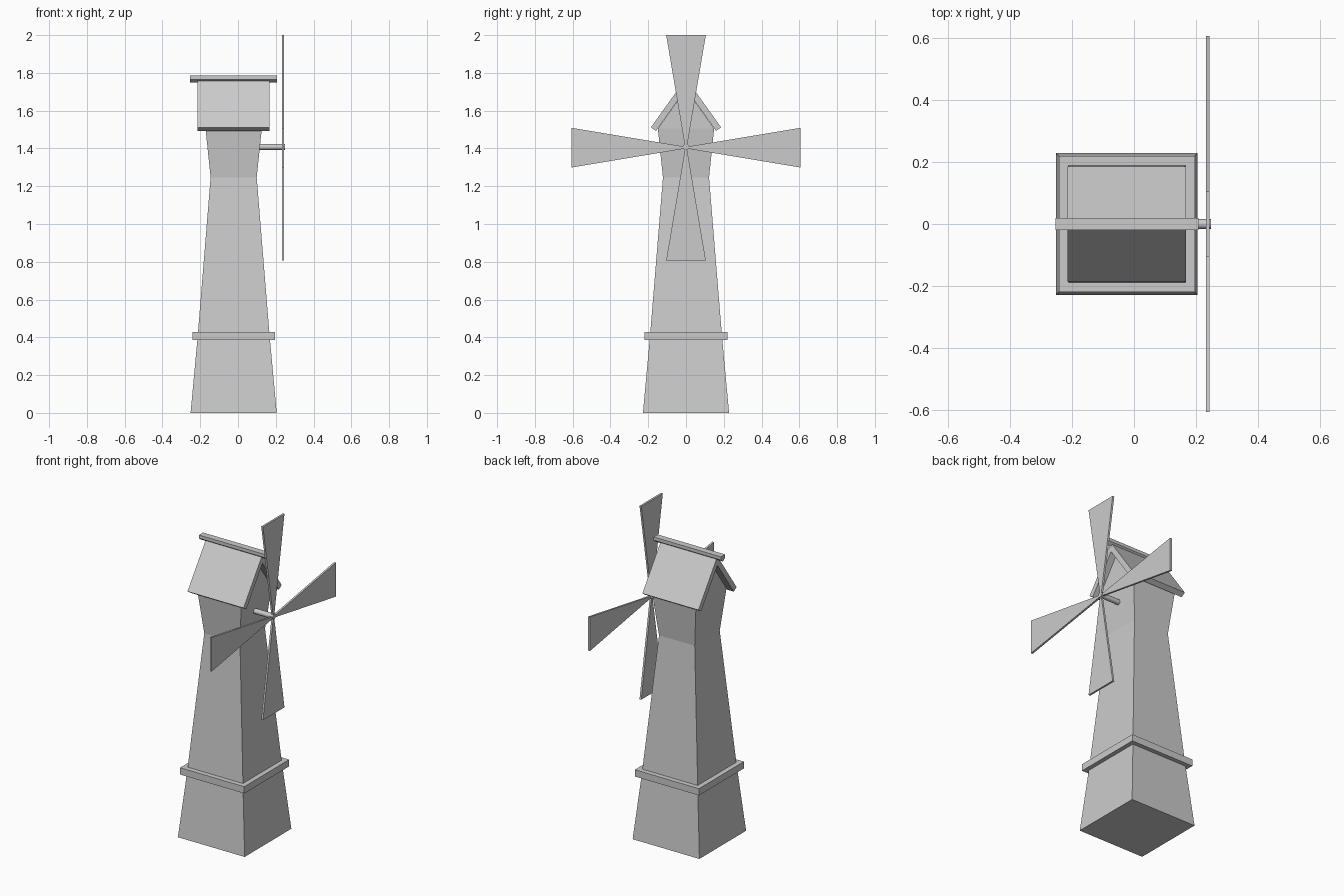
import bpy
import bmesh
from math import pi
from mathutils import Matrix, Vector

cube = bpy.data.objects.get("Cube")
if cube:
    bpy.data.objects.remove(cube, do_unlink=True)

CX = -0.023      # tower axis
HUB_Z = 1.404    # height of the sail axle

grey = bpy.data.materials.new("plain grey")
grey.use_nodes = True
grey.diffuse_color = (0.6, 0.6, 0.6, 1)
grey.node_tree.nodes["Principled BSDF"].inputs["Base Color"].default_value = (0.6, 0.6, 0.6, 1)


def finish(name, bm):
    bmesh.ops.recalc_face_normals(bm, faces=bm.faces)
    mesh = bpy.data.meshes.new(name)
    bm.to_mesh(mesh)
    bm.free()
    mesh.materials.append(grey)
    obj = bpy.data.objects.new(name, mesh)
    bpy.context.collection.objects.link(obj)
    return obj


def prism(name, profile, x0, x1):
    """Extrude a (y, z) profile along x."""
    bm = bmesh.new()
    face = bm.faces.new([bm.verts.new((x0, y, z)) for y, z in profile])
    ext = bmesh.ops.extrude_face_region(bm, geom=[face])["geom"]
    verts = [v for v in ext if isinstance(v, bmesh.types.BMVert)]
    bmesh.ops.translate(bm, verts=verts, vec=(x1 - x0, 0, 0))
    return finish(name, bm)


def square_loft(name, rings, ridge=None):
    """Stack square rings (half width, z), closed flat or with a gable ridge."""
    bm = bmesh.new()
    loops = [[bm.verts.new((CX + sx * h, sy * h, z))
              for sx, sy in ((-1, -1), (1, -1), (1, 1), (-1, 1))] for h, z in rings]
    bm.faces.new(loops[0])
    for a, b in zip(loops, loops[1:]):
        for i in range(4):
            j = (i + 1) % 4
            bm.faces.new((a[i], a[j], b[j], b[i]))
    top = loops[-1]
    if ridge is None:
        bm.faces.new(top)
    else:
        h = rings[-1][0]
        left, right = (bm.verts.new((CX + s * h, 0, ridge)) for s in (-1, 1))
        bm.faces.new((top[0], top[1], right, left))
        bm.faces.new((top[2], top[3], left, right))
        bm.faces.new((top[1], top[2], right))
        bm.faces.new((top[3], top[0], left))
    return finish(name, bm)


# Tapered tower with flared head and gable, and the band around it
square_loft("tower", [(0.228, 0), (0.191, 0.4), (0.122, 1.247), (0.149, 1.505)], ridge=1.714)
square_loft("band", [(0.219, 0.386), (0.219, 0.428)])

# Pitched roof and ridge cap
prism("roof", [(-0.186, 1.511), (0, 1.772), (0.186, 1.511),
               (0.159, 1.493), (0, 1.716), (-0.159, 1.493)], CX - 0.192, CX + 0.191)
prism("ridge_cap", [(-0.02, 1.786), (0.02, 1.786), (0.02, 1.766),
                    (0, 1.75), (-0.02, 1.766)], CX - 0.23, CX + 0.23)

# Axle
bm = bmesh.new()
bmesh.ops.create_cone(bm, cap_ends=True, segments=12, radius1=0.016, radius2=0.016, depth=0.2,
                      matrix=Matrix.Translation((0.148, 0, HUB_Z + 0.004)) @ Matrix.Rotation(pi / 2, 4, 'Y'))
axle = finish("axle", bm)
for poly in axle.data.polygons:
    poly.use_smooth = len(poly.vertices) == 4
axle.data.set_sharp_from_angle(angle=pi / 4)

# Four flaring sails
for i, name in enumerate(("top", "right", "bottom", "left")):
    reach = 0.606 if i % 2 else 0.597
    turn = Matrix.Rotation(i * pi / 2, 2)
    blade = [(-0.006, 0.012), (0.006, 0.012), (0.105, reach), (-0.105, reach)]
    points = [turn @ Vector(p) for p in blade]
    prism(name + "_sail", [(p.x, p.y + HUB_Z) for p in points], 0.232, 0.244)
